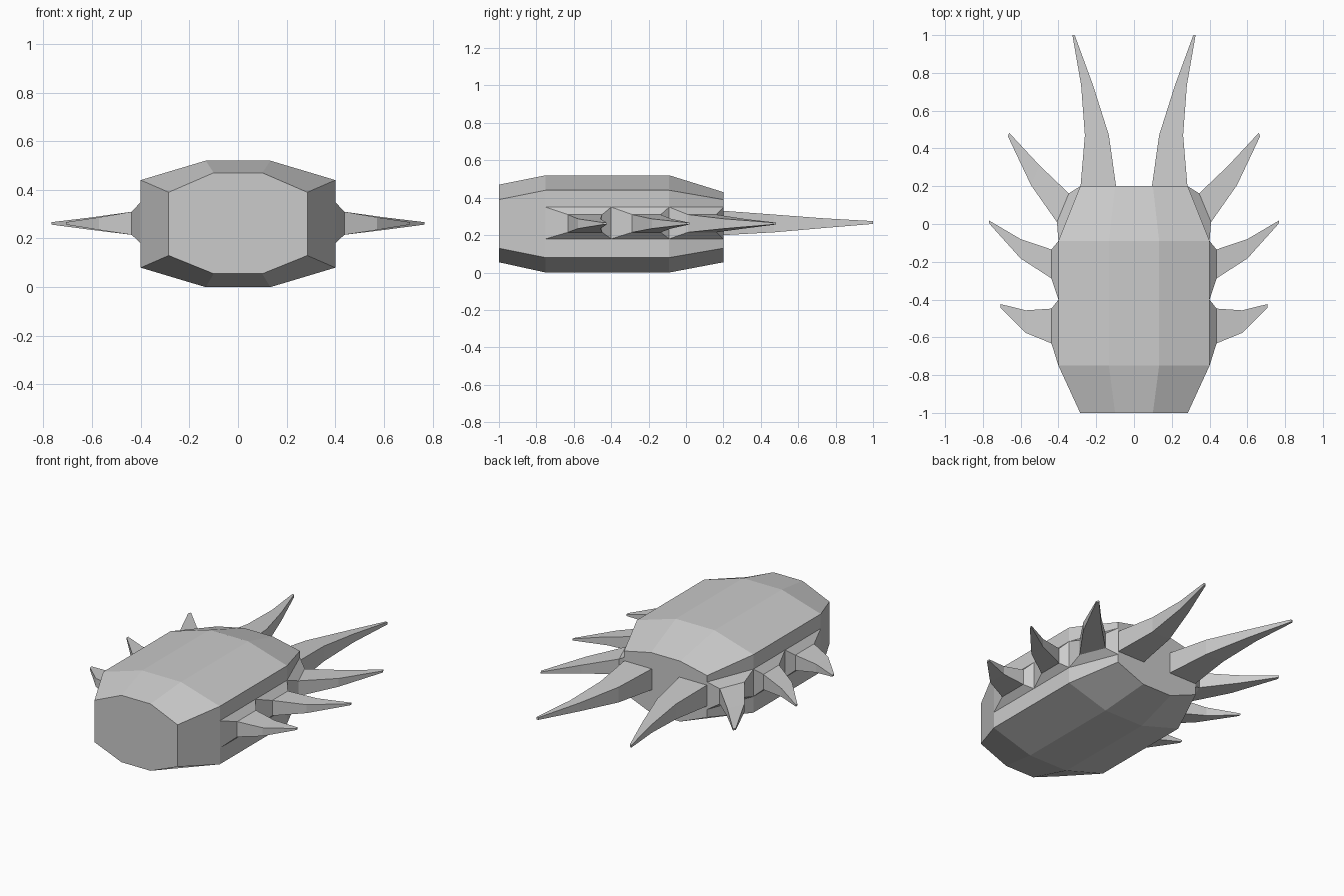
import bpy, bmesh


def loft(name, rings, mirror=False):
    """Skin a series of closed rings, cap both ends, optionally mirror in x."""
    bm = bmesh.new()
    loops = [[bm.verts.new(p) for p in ring] for ring in rings]
    n = len(loops[0])
    for a, b in zip(loops, loops[1:]):
        for i in range(n):
            j = (i + 1) % n
            bm.faces.new((a[i], a[j], b[j], b[i]))
    bm.faces.new(loops[0])
    bm.faces.new(loops[-1])
    bmesh.ops.recalc_face_normals(bm, faces=bm.faces)
    mesh = bpy.data.meshes.new(name)
    bm.to_mesh(mesh)
    bm.free()
    obj = bpy.data.objects.new(name, mesh)
    bpy.context.collection.objects.link(obj)
    if mirror:
        obj.modifiers.new("Mirror", 'MIRROR')
    return obj


def octagon(y, x_in, x_out, z0, z1, z2, z3):
    return [(x_in, y, z0), (x_out, y, z1), (x_out, y, z2), (x_in, y, z3),
            (-x_in, y, z3), (-x_out, y, z2), (-x_out, y, z1), (-x_in, y, z0)]


def spike(name, sections):
    """Each section: two plan points (x, y) plus lower and upper z."""
    rings = [[(*p, lo), (*q, lo), (*q, hi), (*p, hi)] for p, q, lo, hi in sections]
    return loft(name, rings, mirror=True)


# Faceted body shell
loft("body", [
    octagon(-1.00, 0.10, 0.285, 0.055, 0.13, 0.39, 0.47),
    octagon(-0.75, 0.133, 0.40, 0.0, 0.08, 0.44, 0.52),
    octagon(-0.09, 0.133, 0.40, 0.0, 0.08, 0.44, 0.52),
    octagon(0.20, 0.10, 0.285, 0.055, 0.13, 0.39, 0.43),
])

# Long spikes on the back face
spike("back_spike", [
    ((0.095, 0.20), (0.283, 0.20), 0.20, 0.33),
    ((0.133, 0.47), (0.26, 0.47), 0.215, 0.31),
    ((0.217, 0.735), (0.28, 0.735), 0.238, 0.29),
    ((0.314, 1.0), (0.326, 1.0), 0.26, 0.275),
])

# Spikes on the angled rear corners
spike("corner_spike", [
    ((0.40, -0.09), (0.285, 0.20), 0.18, 0.35),
    ((0.408, 0.01), (0.345, 0.162), 0.215, 0.31),
    ((0.545, 0.205), (0.50, 0.31), 0.235, 0.287),
    ((0.668, 0.465), (0.66, 0.482), 0.257, 0.267),
])

# Side spikes, rear and front
spike("rear_side_spike", [
    ((0.40, -0.40), (0.40, -0.09), 0.18, 0.35),
    ((0.437, -0.288), (0.437, -0.135), 0.215, 0.31),
    ((0.60, -0.183), (0.60, -0.08), 0.235, 0.287),
    ((0.767, 0.003), (0.767, 0.018), 0.257, 0.267),
])
spike("front_side_spike", [
    ((0.40, -0.75), (0.40, -0.40), 0.18, 0.35),
    ((0.437, -0.632), (0.437, -0.448), 0.215, 0.31),
    ((0.572, -0.577), (0.572, -0.457), 0.235, 0.287),
    ((0.707, -0.443), (0.707, -0.424), 0.257, 0.267),
])
